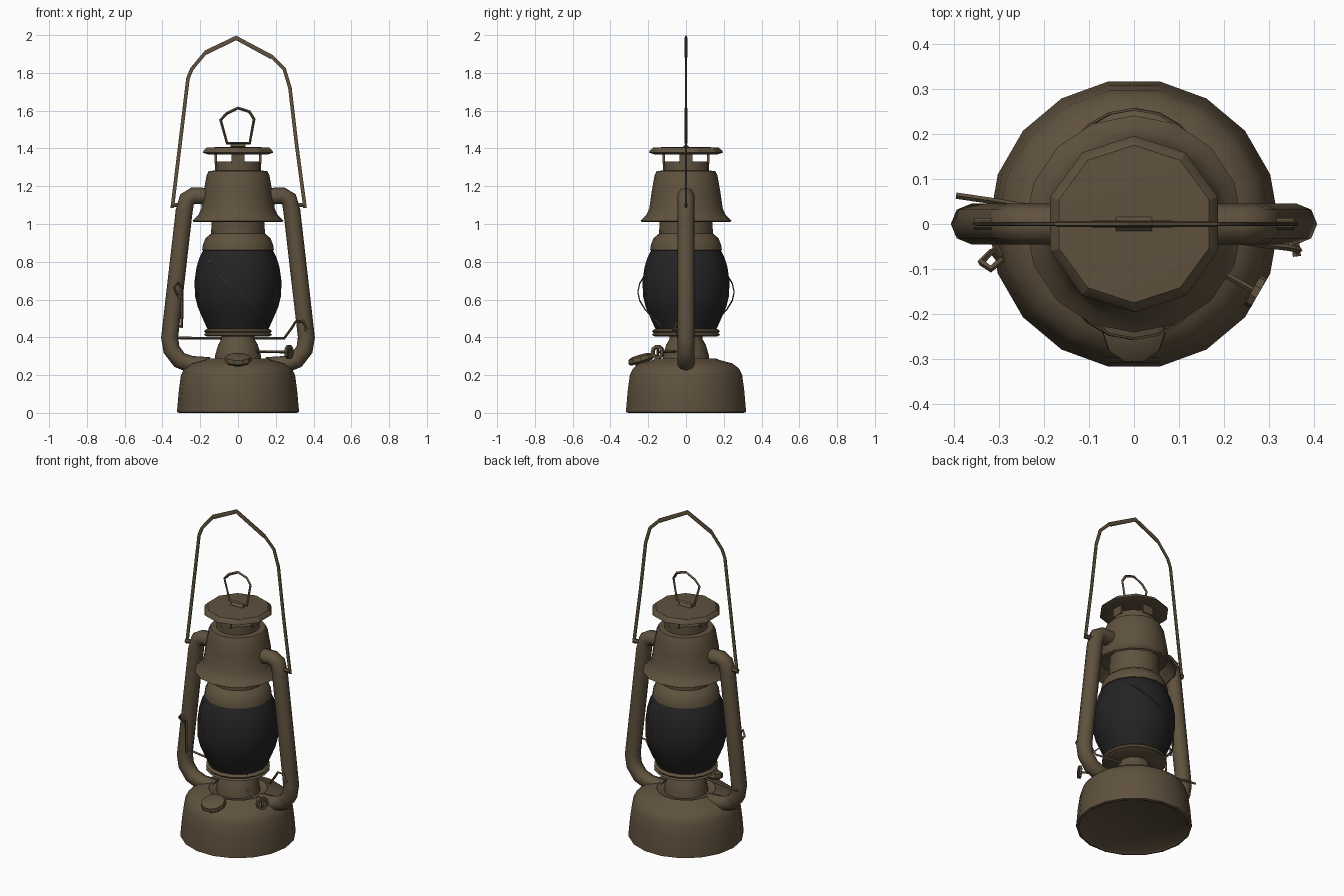
import bpy, bmesh, math
from mathutils import Vector

if "Cube" in bpy.data.objects:
    bpy.data.objects.remove(bpy.data.objects["Cube"])


def material(name, rgb):
    m = bpy.data.materials.new(name)
    m.diffuse_color = (*rgb, 1)
    m.use_nodes = True
    m.node_tree.nodes["Principled BSDF"].inputs["Base Color"].default_value = m.diffuse_color
    return m


BROWN = material("aged brown metal", (0.115, 0.083, 0.048))
DARK = material("smoked dark glass", (0.017, 0.017, 0.018))


def finish(ob, mat, angle=35):
    ob.data.materials.clear()
    ob.data.materials.append(mat)
    bpy.ops.object.select_all(action='DESELECT')
    ob.select_set(True)
    bpy.context.view_layer.objects.active = ob
    bpy.ops.object.shade_smooth_by_angle(angle=math.radians(angle))
    return ob


def lathe(name, profile, segs, mat=BROWN, turn=0.0, angle=35):
    """Spin (radius, z) points around z; radius 0 makes a pole."""
    bm = bmesh.new()
    rings = []
    for r, z in profile:
        if r == 0:
            rings.append([bm.verts.new((0, 0, z))])
        else:
            rings.append([bm.verts.new((r * math.cos(turn + math.tau * i / segs),
                                        r * math.sin(turn + math.tau * i / segs), z))
                          for i in range(segs)])
    for a, b in zip(rings, rings[1:]):
        for i in range(segs):
            j = (i + 1) % segs
            f = []
            for v in (a[i % len(a)], a[j % len(a)], b[j % len(b)], b[i % len(b)]):
                if v not in f:
                    f.append(v)
            bm.faces.new(f)
    bmesh.ops.recalc_face_normals(bm, faces=bm.faces)
    me = bpy.data.meshes.new(name)
    bm.to_mesh(me)
    bm.free()
    ob = bpy.data.objects.new(name, me)
    bpy.context.collection.objects.link(ob)
    return finish(ob, mat, angle)


def tube(name, pts, r, res=0, cyclic=False, flat_y=1.0, angle=50):
    """Sweep a round section along a polyline, optionally flattened in y."""
    cu = bpy.data.curves.new(name, 'CURVE')
    cu.dimensions = '3D'
    cu.bevel_depth = r
    cu.bevel_resolution = res
    cu.use_fill_caps = True
    sp = cu.splines.new('POLY')
    sp.points.add(len(pts) - 1)
    for p, co in zip(sp.points, pts):
        p.co = (*co, 1)
    sp.use_cyclic_u = cyclic
    ob = bpy.data.objects.new(name, cu)
    bpy.context.collection.objects.link(ob)
    bpy.ops.object.select_all(action='DESELECT')
    ob.select_set(True)
    bpy.context.view_layer.objects.active = ob
    bpy.ops.object.convert(target='MESH')
    ob = bpy.context.view_layer.objects.active
    for v in ob.data.vertices:
        v.co.y *= flat_y
    return finish(ob, BROWN, angle)


def place(ob, loc, direction):
    ob.location = loc
    ob.rotation_mode = 'QUATERNION'
    ob.rotation_quaternion = Vector(direction).to_track_quat('Z', 'Y')


# Fuel tank
lathe("fuel_tank", [(0, 0.012), (0.29, 0.012), (0.31, 0), (0.322, 0.004), (0.322, 0.02),
                    (0.313, 0.12), (0.302, 0.2), (0.285, 0.235), (0.25, 0.262),
                    (0.18, 0.28), (0.165, 0.288), (0.15, 0.278), (0, 0.278)], 18)
# Burner and globe plate
lathe("burner_cone", [(0.125, 0.27), (0.12, 0.31), (0.105, 0.36), (0.088, 0.39),
                      (0.085, 0.415), (0, 0.415)], 16)
lathe("globe_plate", [(0, 0.405), (0.165, 0.405), (0.18, 0.413), (0.172, 0.423),
                      (0.18, 0.433), (0.165, 0.445), (0, 0.445)], 16)
# Glass globe
lathe("glass_globe", [(0.16, 0.44), (0.187, 0.5), (0.213, 0.56), (0.228, 0.62), (0.23, 0.7),
                      (0.22, 0.77), (0.203, 0.825), (0.182, 0.865)], 16, DARK, angle=50)
# Collar above the globe
lathe("globe_collar", [(0, 0.865), (0.18, 0.858), (0.19, 0.862), (0.186, 0.89), (0.172, 0.925),
                       (0.142, 0.95), (0.14, 1.08)], 16)
# Chimney hood, open underneath
lathe("chimney_hood", [(0.13, 1.075), (0.185, 1.07), (0.232, 1.01), (0.241, 1.016),
                       (0.212, 1.045), (0.195, 1.08), (0.182, 1.17), (0.167, 1.255),
                       (0.155, 1.28), (0.122, 1.283), (0.122, 1.332), (0, 1.332)], 16)
# Chimney cap
lathe("chimney_cap", [(0, 1.37), (0.125, 1.372), (0.165, 1.368), (0.196, 1.378), (0.192, 1.388),
                      (0.175, 1.404), (0.1, 1.408), (0, 1.408)], 10, turn=math.radians(18), angle=25)
# Four posts leaving vent windows under the cap
for k in range(4):
    a = k * math.pi / 2
    bpy.ops.mesh.primitive_cube_add(size=1, location=(0.118 * math.cos(a), 0.118 * math.sin(a), 1.35),
                                    rotation=(0, 0, a))
    post = bpy.context.object
    post.name = f"vent_post_{k + 1}"
    post.scale = (0.012, 0.07, 0.06)
    finish(post, BROWN)

# Side air tubes and bail ears
for side, word in ((-1, "left"), (1, "right")):
    path = [(0.13, 1.145), (0.235, 1.15), (0.27, 1.13), (0.285, 1.07), (0.325, 0.72), (0.362, 0.4),
            (0.352, 0.335), (0.31, 0.28), (0.25, 0.257), (0.15, 0.25)]
    tube(f"{word}_air_tube", [(side * x, 0, z) for x, z in path], 0.045, res=2)
    tube(f"{word}_bail_ear", [(side * 0.29, 0, 1.1), (side * 0.355, 0, 1.1)], 0.013, res=1)

# Carrying handle: flat strap with a wider grip
tube("carrying_handle", [(-0.348, 0, 1.085), (-0.3, 0, 1.48), (-0.265, 0, 1.77), (-0.245, 0, 1.82),
                         (-0.17, 0, 1.91), (-0.01, 0, 1.988), (0.18, 0, 1.885), (0.245, 0, 1.82),
                         (0.275, 0, 1.72), (0.31, 0, 1.42), (0.355, 0, 1.085)],
     0.011, res=1, flat_y=0.45)
tube("handle_grip", [(-0.17, 0, 1.908), (-0.01, 0, 1.985), (0.18, 0, 1.883)], 0.014, res=1, flat_y=0.5)

# Lifting ring on the cap
tube("cap_ring", [(-0.058, 0, 1.428), (-0.092, 0, 1.55), (-0.06, 0, 1.585), (0, 0, 1.614),
                  (0.06, 0, 1.595), (0.085, 0, 1.555), (0.062, 0, 1.428)], 0.008, cyclic=True)
tube("ring_bracket", [(-0.04, 0, 1.41), (0.04, 0, 1.41)], 0.016)

# Filler neck and cap at the front
tilt = (0, -0.28, 0.96)
place(lathe("filler_neck", [(0.045, -0.04), (0.042, 0.04)], 10), (0, -0.225, 0.25), tilt)
place(lathe("filler_cap", [(0, -0.02), (0.062, -0.02), (0.072, -0.01), (0.068, 0.012),
                           (0.045, 0.022), (0, 0.024)], 10), (0, -0.24, 0.285), tilt)

# Wick adjuster
d = Vector((0.87, -0.48, 0))
hub = Vector((0.27, -0.15, 0.322))
tube("wick_shaft", [(0.06, -0.035, 0.325), hub], 0.007)
place(lathe("wick_knob", [(0.022, -0.008), (0.038, -0.008), (0.038, 0.008), (0.022, 0.008),
                          (0.022, -0.008)], 10), hub, d)
tube("knob_spoke", [hub - Vector((0, 0, 0.034)), hub + Vector((0, 0, 0.034))], 0.007)

# Globe lift wire running across the burner
tube("lift_wire", [(-0.395, 0.063, 0.4), (-0.32, 0.052, 0.397), (0, 0, 0.393), (0.245, -0.04, 0.396),
                   (0.285, -0.046, 0.45), (0.305, -0.048, 0.483), (0.345, -0.053, 0.485),
                   (0.368, -0.058, 0.44)], 0.007)
tube("lift_wire_tip", [(0.358, -0.04, 0.44), (0.362, -0.072, 0.44)], 0.009)

# Lever with loop on the left tube
tube("side_lever", [(-0.31, -0.04, 0.46), (-0.298, -0.075, 0.455), (-0.295, -0.08, 0.66),
                    (-0.318, -0.1, 0.69), (-0.34, -0.085, 0.665), (-0.315, -0.06, 0.62),
                    (-0.297, -0.08, 0.6)], 0.008)

# Diagonal guard wires bowed around the front and back of the globe
for turn, word in ((0, "front"), (math.pi, "back")):
    pts = []
    for i in range(9):
        t = i / 8
        a = math.radians(-140 + 100 * t) + turn
        r = 0.205 + 0.05 * math.sin(math.pi * t)
        pts.append((r * math.cos(a), r * math.sin(a), 0.82 - 0.36 * t))
    tube(f"{word}_guard_wire", pts, 0.004)
